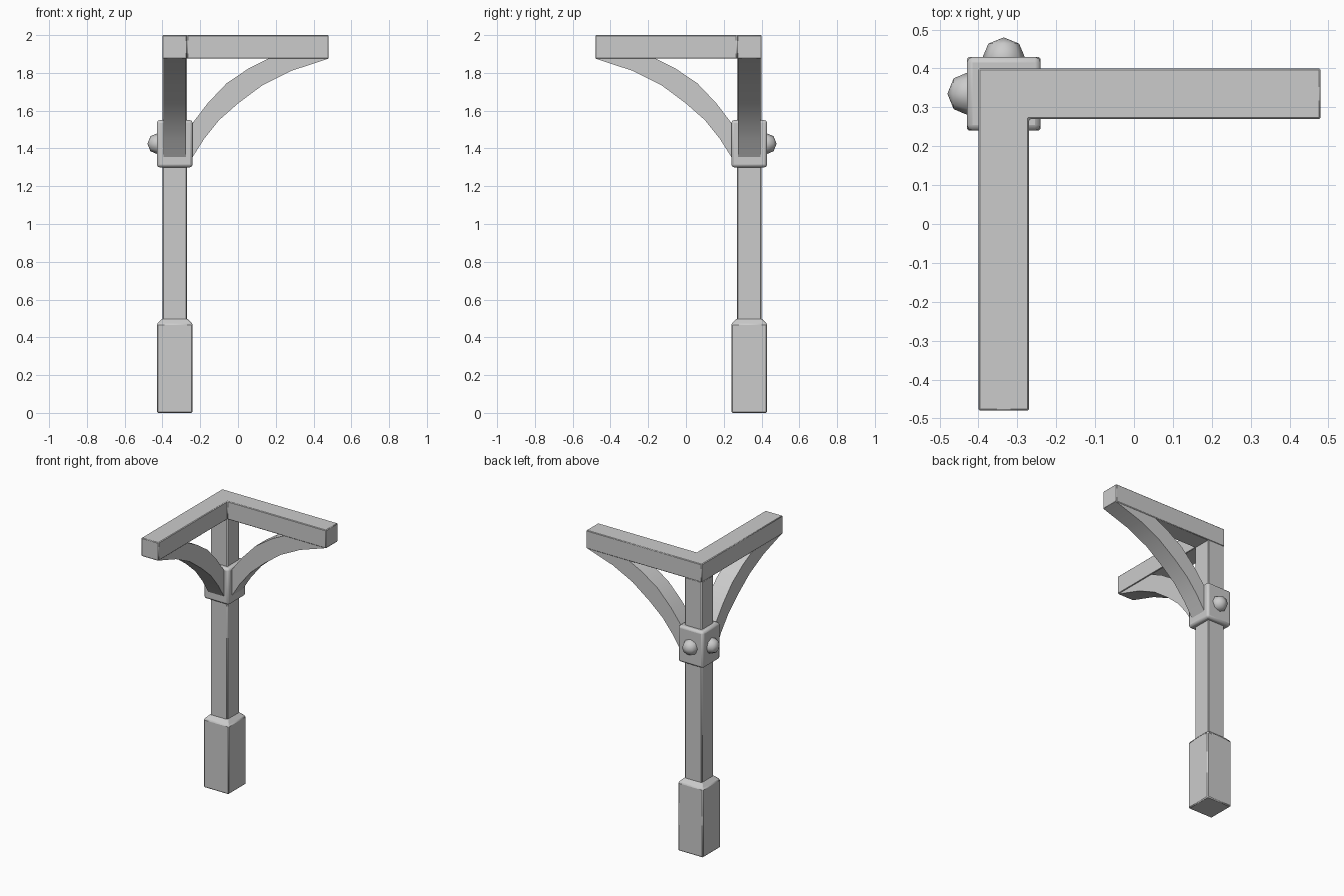
import bpy, bmesh, math
from mathutils import Matrix, Vector

cube = bpy.data.objects.get("Cube")
if cube:
    bpy.data.objects.remove(cube, do_unlink=True)

GREY = (0.6, 0.6, 0.6, 1)
mat = bpy.data.materials.new("plain grey")
mat.use_nodes = True
mat.diffuse_color = GREY
mat.node_tree.nodes["Principled BSDF"].inputs["Base Color"].default_value = GREY

C = 0.335  # post axis is at (-C, C)
POST = 0.065


def finish(name, bm, bevel=0, segments=1, angle=30):
    bmesh.ops.recalc_face_normals(bm, faces=bm.faces)
    mesh = bpy.data.meshes.new(name)
    bm.to_mesh(mesh)
    bm.free()
    mesh.materials.append(mat)
    obj = bpy.data.objects.new(name, mesh)
    bpy.context.collection.objects.link(obj)
    bpy.ops.object.select_all(action="DESELECT")
    obj.select_set(True)
    bpy.context.view_layer.objects.active = obj
    bpy.ops.object.shade_smooth_by_angle(angle=math.radians(angle))
    if bevel:
        mod = obj.modifiers.new("Bevel", "BEVEL")
        mod.width = bevel
        mod.segments = segments
        mod.limit_method = "ANGLE"
        mod.angle_limit = math.radians(40)
    return obj


def prism(name, outline, offset, **kw):
    """Close an outline of 3D points and extrude it along an offset."""
    bm = bmesh.new()
    face = bm.faces.new([bm.verts.new(p) for p in outline])
    out = bmesh.ops.extrude_face_region(bm, geom=[face])
    moved = [v for v in out["geom"] if isinstance(v, bmesh.types.BMVert)]
    bmesh.ops.translate(bm, verts=moved, vec=offset)
    return finish(name, bm, **kw)


def square(half, z):
    return [(-C + sx * half, C + sy * half, z)
            for sx, sy in ((-1, -1), (1, -1), (1, 1), (-1, 1))]


# Upright post and the collar around it
prism("post", square(POST, 0.45), (0, 0, 1.43), bevel=0.006)
prism("collar", square(0.095, 1.3), (0, 0, 0.25), bevel=0.015, segments=2)

# Footing with a sloped shoulder
bm = bmesh.new()
rings = [[bm.verts.new(p) for p in square(h, z)]
         for h, z in ((0.095, 0), (0.095, 0.47), (POST, 0.5))]
for low, high in zip(rings, rings[1:]):
    for i in range(4):
        j = (i + 1) % 4
        bm.faces.new((low[i], low[j], high[j], high[i]))
bm.faces.new(rings[0])
bm.faces.new(rings[-1])
finish("footing", bm, bevel=0.006)

# Two top beams joined at the corner
a, b, end = C + POST, C - POST, 0.48
corner = [(-a, -end), (-b, -end), (-b, b), (end, b), (end, a), (-a, a)]
prism("top_beams", [(x, y, 1.875) for x, y in corner], (0, 0, 0.125), bevel=0.004)

# Curved braces: lower edge outwards, then upper edge back
lower = [(-0.27, 1.31), (-0.24, 1.355), (-0.18, 1.45), (-0.1, 1.55), (0, 1.638),
         (0.13, 1.735), (0.28, 1.81), (0.48, 1.876)]
upper = [(0.16, 1.876), (0.06, 1.826), (-0.06, 1.745), (-0.16, 1.64),
         (-0.24, 1.535), (-0.27, 1.49)]
arc = lower + upper
W = 0.06
prism("left_brace", [(u, C - W, z) for u, z in arc], (0, 2 * W, 0))
prism("front_brace", [(-C - W, -u, z) for u, z in arc], (2 * W, 0, 0))

# Domed bolt heads on the two outer collar faces
for name, axis in (("right_bolt", Vector((-1, 0, 0))), ("back_bolt", Vector((0, 1, 0)))):
    bm = bmesh.new()
    bmesh.ops.create_uvsphere(bm, u_segments=8, v_segments=4, radius=0.056)
    turn = Vector((0, 0, 1)).rotation_difference(axis).to_matrix().to_4x4()
    place = Matrix.Translation(Vector((-C, C, 1.425)) + axis * 0.09)
    bmesh.ops.transform(bm, matrix=place @ turn @ Matrix.Diagonal((1, 1, 0.98, 1)),
                        verts=bm.verts)
    finish(name, bm, angle=60)
